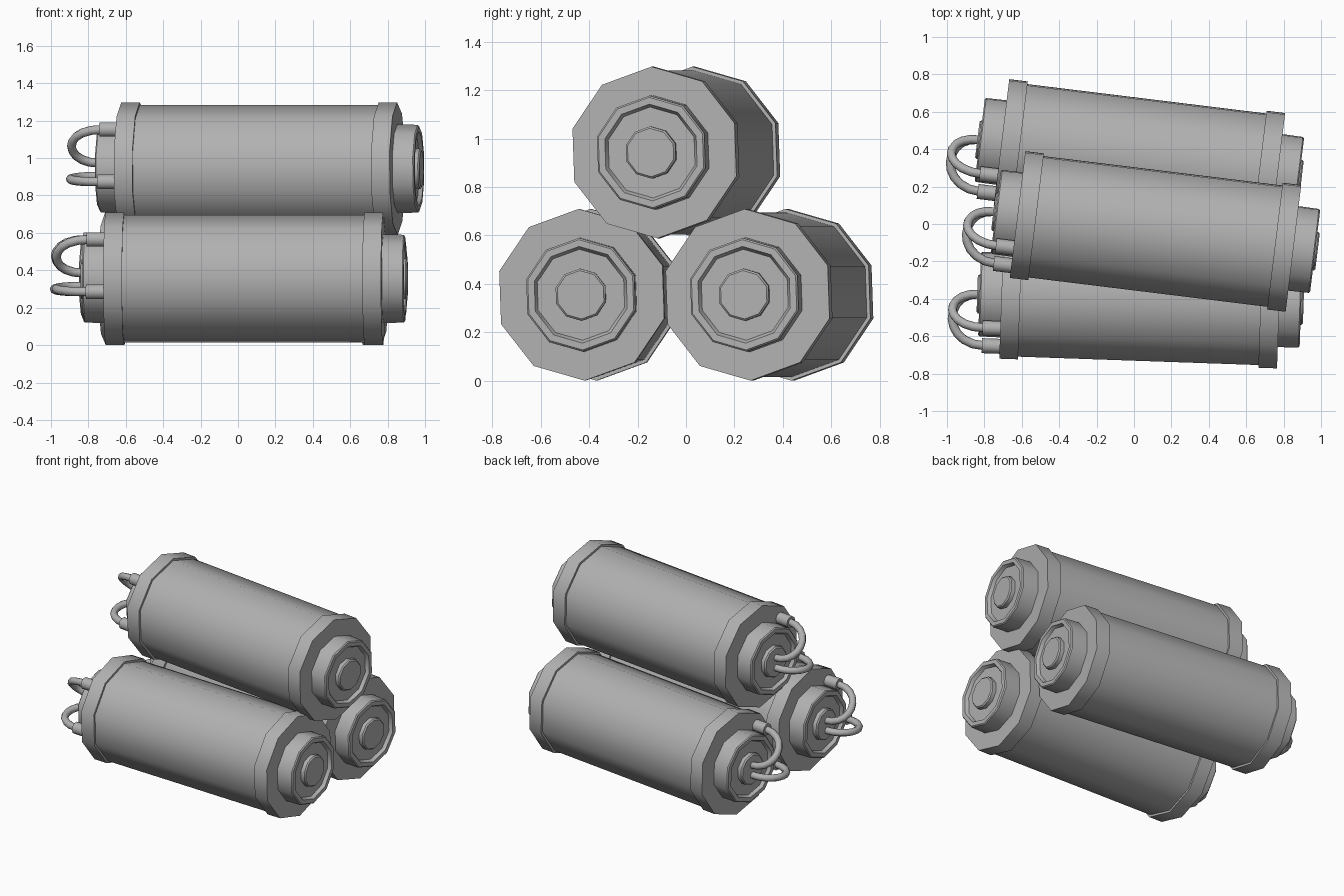
import bpy, bmesh
from math import cos, sin, radians, pi

if "Cube" in bpy.data.objects:
    bpy.data.objects.remove(bpy.data.objects["Cube"])

SIDES = 10
HALF = 0.743          # half length between the outer cap faces

grey = bpy.data.materials.new("dark_grey")
grey.diffuse_color = (0.44, 0.44, 0.44, 1)
grey.use_nodes = True
grey.node_tree.nodes["Principled BSDF"].inputs["Base Color"].default_value = grey.diffuse_color


def finish(obj, place, angle=40):
    obj.location, obj.rotation_euler = place[0], (0, 0, place[1])
    obj.data.materials.clear()
    obj.data.materials.append(grey)
    bpy.ops.object.select_all(action='DESELECT')
    obj.select_set(True)
    bpy.context.view_layer.objects.active = obj
    bpy.ops.object.shade_smooth_by_angle(angle=radians(angle))


def lathe(name, profile, place, sides=SIDES, start=20, centre=(0, 0), angle=40):
    """Revolve (x, radius) points round the x axis and close both ends."""
    bm = bmesh.new()
    rings = []
    for x, r in profile:
        ring = []
        for k in range(sides):
            a = radians(start) + 2 * pi * k / sides
            ring.append(bm.verts.new((x, centre[0] + r * cos(a), centre[1] + r * sin(a))))
        rings.append(ring)
    for a, b in zip(rings, rings[1:]):
        for k in range(sides):
            n = (k + 1) % sides
            bm.faces.new((a[k], a[n], b[n], b[k]))
    bm.faces.new(rings[0])
    bm.faces.new(rings[-1])
    bmesh.ops.recalc_face_normals(bm, faces=bm.faces)
    mesh = bpy.data.meshes.new(name)
    bm.to_mesh(mesh)
    bm.free()
    obj = bpy.data.objects.new(name, mesh)
    bpy.context.collection.objects.link(obj)
    finish(obj, place, angle)


def cable(name, start, end, reach, place):
    """Bent tube leaving and re-entering the left end along the axis."""
    cu = bpy.data.curves.new(name, 'CURVE')
    cu.dimensions = '3D'
    cu.bevel_depth = 0.024
    cu.bevel_resolution = 2
    cu.resolution_u = 10
    sp = cu.splines.new('BEZIER')
    sp.bezier_points.add(1)
    for p, co in zip(sp.bezier_points, (start, end)):
        p.handle_left_type = p.handle_right_type = 'FREE'
        p.co = co
        p.handle_left = p.handle_right = (reach, co[1], co[2])
    obj = bpy.data.objects.new(name, cu)
    bpy.context.collection.objects.link(obj)
    bpy.ops.object.select_all(action='DESELECT')
    obj.select_set(True)
    bpy.context.view_layer.objects.active = obj
    bpy.ops.object.convert(target='MESH')
    finish(bpy.context.view_layer.objects.active, place, 60)


def canister(tag, loc, yaw):
    place = (loc, radians(yaw))
    # main barrel
    lathe(tag + "_barrel", [(-HALF + 0.05, 0.34), (HALF - 0.05, 0.34)], place)
    for side, s in (("left", -1), ("right", 1)):
        # end cap, stepped boss with a dished face, and centre button
        lathe(f"{tag}_{side}_cap", [(s * (HALF - 0.1), 0.355), (s * HALF, 0.355)], place)
        boss = [(-0.02, 0.237), (0.11, 0.235), (0.117, 0.228),
                (0.117, 0.20), (0.095, 0.188)]
        lathe(f"{tag}_{side}_boss", [(s * (HALF + u), r) for u, r in boss], place)
        button = [(0.08, 0.108), (0.122, 0.108), (0.13, 0.10)]
        lathe(f"{tag}_{side}_button", [(s * (HALF + u), r) for u, r in button], place)
    # two cable sockets beside the left boss, each looping back to the button
    for name, y, z, ez in (("upper", -0.18, 0.21, 0.03), ("lower", -0.275, -0.07, -0.04)):
        lathe(f"{tag}_{name}_socket", [(-HALF + 0.02, 0.04), (-HALF - 0.095, 0.04)],
              place, 10, 0, (y, z), 60)
        cable(f"{tag}_{name}_cable", (-HALF - 0.08, y, z), (-HALF - 0.12, 0.0, ez),
              -HALF - 0.312, place)


# stack: two canisters below, one resting on top
canister("front_canister", (0.034, -0.405, 0.355), -2)
canister("back_canister", (0.029, 0.345, 0.355), -7)
canister("top_canister", (0.115, -0.04, 0.943), -7)
